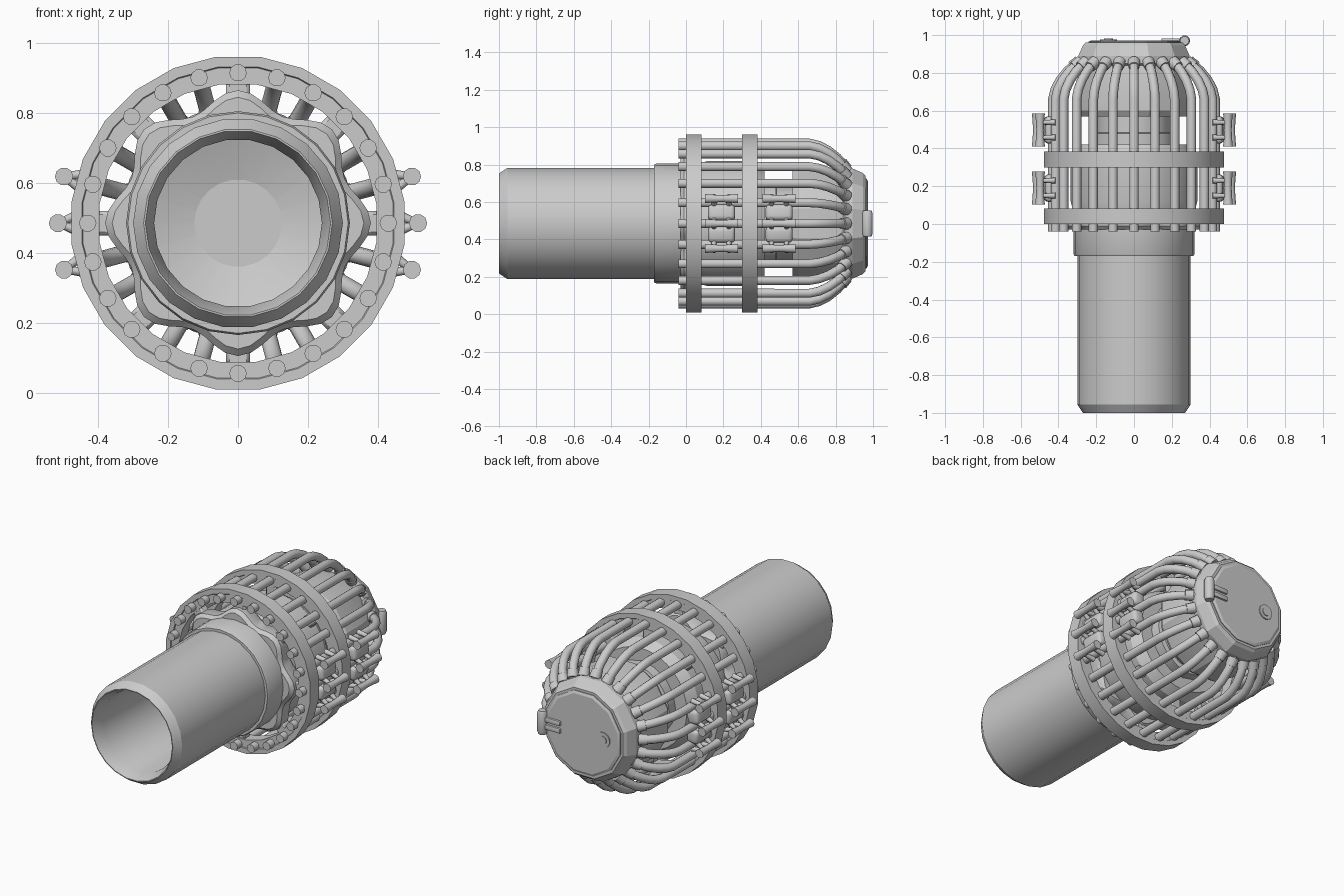
import bpy, bmesh
from math import sin, cos, pi, radians
from mathutils import Vector, Matrix

if "Cube" in bpy.data.objects:
    bpy.data.objects.remove(bpy.data.objects["Cube"])

CZ = 0.485  # height of the long axis


def polar(r, a, y):
    """Point at radius r and angle a around the long (y) axis."""
    return Vector((r * cos(a), y, CZ + r * sin(a)))


def finish(name, bm, angle=30):
    bmesh.ops.recalc_face_normals(bm, faces=bm.faces)
    me = bpy.data.meshes.new(name)
    bm.to_mesh(me)
    bm.free()
    ob = bpy.data.objects.new(name, me)
    bpy.context.collection.objects.link(ob)
    bpy.ops.object.select_all(action='DESELECT')
    ob.select_set(True)
    bpy.context.view_layer.objects.active = ob
    bpy.ops.object.shade_smooth_by_angle(angle=radians(angle))
    return ob


def lathe(name, profile, n=24, closed=False, lobe=0.0, phase=0.0, angle=30):
    """Spin (radius, y) points about the axis; lobe adds eight bulges."""
    bm = bmesh.new()
    rows = []
    for r, y in profile:
        row = []
        for i in range(n):
            a = 2 * pi * i / n + phase
            row.append(bm.verts.new(polar(r + lobe * cos(8 * a), a, y)))
        rows.append(row)
    pairs = list(zip(rows, rows[1:]))
    if closed:
        pairs.append((rows[-1], rows[0]))
    else:
        bm.faces.new(rows[0])
        bm.faces.new(rows[-1])
    for p, q in pairs:
        for i in range(n):
            j = (i + 1) % n
            bm.faces.new((p[i], p[j], q[j], q[i]))
    return finish(name, bm, angle)


def tubes(name, paths, radius, res=3):
    """Round bars along paths of (point, radius scale)."""
    cu = bpy.data.curves.new(name, 'CURVE')
    cu.dimensions = '3D'
    cu.bevel_depth = radius
    cu.bevel_resolution = res
    cu.use_fill_caps = True
    for path in paths:
        sp = cu.splines.new('POLY')
        sp.points.add(len(path) - 1)
        for pt, (co, s) in zip(sp.points, path):
            pt.co = (*co, 1)
            pt.radius = s
    tmp = bpy.data.objects.new(name + "_path", cu)
    bpy.context.collection.objects.link(tmp)
    dg = bpy.context.evaluated_depsgraph_get()
    me = bpy.data.meshes.new_from_object(tmp.evaluated_get(dg))
    bm = bmesh.new()
    bm.from_mesh(me)
    bpy.data.objects.remove(tmp)
    bpy.data.meshes.remove(me)
    return finish(name, bm, 45)


def box(name, centre, size, bevel=0.01, rot=0.0, segments=2):
    bm = bmesh.new()
    bmesh.ops.create_cube(bm, size=1)
    bmesh.ops.scale(bm, vec=size, verts=bm.verts)
    bmesh.ops.bevel(bm, geom=bm.edges[:], offset=bevel, segments=segments,
                    affect='EDGES', profile=0.5)
    bm.transform(Matrix.Translation(centre) @ Matrix.Rotation(-rot, 4, 'Y'))
    return finish(name, bm, 40)


# Hollow barrel with chamfered mouth, and the collar behind it
lathe("barrel", [(0.0001, 0.0), (0.24, 0.0), (0.24, -0.93), (0.265, -1.0),
                 (0.27, -1.0), (0.30, -0.955), (0.30, -0.1), (0.0001, -0.1 + 0.12)], 22)
lathe("collar", [(0.28, -0.17), (0.315, -0.17), (0.32, -0.16), (0.32, 0.02), (0.28, 0.02)],
      24, closed=True)

# Lobed core inside the cage: flange, body, narrow neck, rear housing
lathe("core_flange", [(0.335, -0.03), (0.355, -0.01), (0.355, 0.06), (0.34, 0.08)],
      64, lobe=0.025, angle=35)
lathe("core_body", [(0.32, 0.06), (0.335, 0.12), (0.335, 0.36), (0.30, 0.42)], 32)
lathe("core_neck", [(0.225, 0.40), (0.225, 0.48), (0.20, 0.485), (0.20, 0.60)], 16)
lathe("rear_housing", [(0.29, 0.57), (0.31, 0.60), (0.31, 0.74), (0.29, 0.84),
                       (0.305, 0.85), (0.305, 0.89), (0.28, 0.945), (0.265, 0.96)],
      12, phase=pi / 12, angle=20)

# Radial gussets joining the lobes to the rings
for k in range(8):
    a = k * pi / 4
    for y in (0.04, 0.335):
        box("core_gusset", polar(0.37, a, y), (0.09, 0.06, 0.07), 0.01, a, 1)

# Two cage rings with an inner stepped lip
for i, y in enumerate((0.0, 0.30)):
    lathe(f"cage_ring_{i + 1}", [(0.48, y), (0.48, y + 0.083), (0.45, y + 0.083),
                                 (0.447, y + 0.078), (0.40, y + 0.078), (0.40, y + 0.005),
                                 (0.447, y + 0.005), (0.45, y)], 24, closed=True, phase=pi / 24)

# Twenty-four cage bars bending inward to the rear housing
bend = [(0.43, -0.04), (0.43, 0.66), (0.418, 0.71), (0.392, 0.76), (0.352, 0.81), (0.318, 0.84),
        (0.285, 0.855)]
angles = [2 * pi * k / 24 for k in range(24)]
tubes("cage_bars", [[(polar(r, a, y), 1) for r, y in bend] for a in angles], 0.025)
tubes("bar_sockets", [[(polar(0.33, a, 0.832), 1.0), (polar(0.29, a, 0.86), 1.1)]
                      for a in angles], 0.03)

# Side grips: three waisted pins with splayed legs and pads, both sides, two rows
for side in (0, pi):
    for y in (0.19, 0.498):
        pins, legs = [], []
        for d in (-15, 0, 15):
            a = side + radians(d)
            pins.append([(polar(0.515, a, y + t), s) for t, s in
                         ((-0.088, 1.0), (-0.05, 0.85), (0, 0.75), (0.05, 0.85), (0.088, 1.0))])
            for off in (-4, 4):
                for t in (-0.04, 0.04):
                    legs.append([(polar(0.515, a, y + t), 0.8),
                                 (polar(0.44, a + radians(off), y + t), 1.2)])
        tubes("grip_pins", pins, 0.026)
        tubes("grip_legs", legs, 0.013, 2)
        for d in (-7.5, 7.5):
            a = side + radians(d)
            box("grip_pad", polar(0.44, a, y), (0.075, 0.145, 0.085), 0.022, a, 3)

# Rear door, its hinge on the right and a round latch on the left
lathe("rear_door", [(0.25, 0.95), (0.25, 0.965), (0.235, 0.972)], 12, phase=pi / 12, angle=20)
tubes("hinge_pin", [[((0.268, 0.97, CZ - 0.07), 0.8), ((0.268, 0.97, CZ - 0.055), 1.0),
                     ((0.268, 0.97, CZ + 0.055), 1.0), ((0.268, 0.97, CZ + 0.07), 0.8)]], 0.029)
for s in (-1, 1):
    box("hinge_strap", (0.205, 0.973, CZ + s * 0.022), (0.12, 0.02, 0.03), 0.006)
bm = bmesh.new()
for r, y in ((0.045, 0.972), (0.025, 0.976)):
    bmesh.ops.create_cone(bm, cap_ends=True, segments=16, radius1=r, radius2=r, depth=0.012,
                          matrix=Matrix.Translation((-0.135, y, CZ))
                          @ Matrix.Rotation(pi / 2, 4, 'X'))
finish("door_latch", bm)
